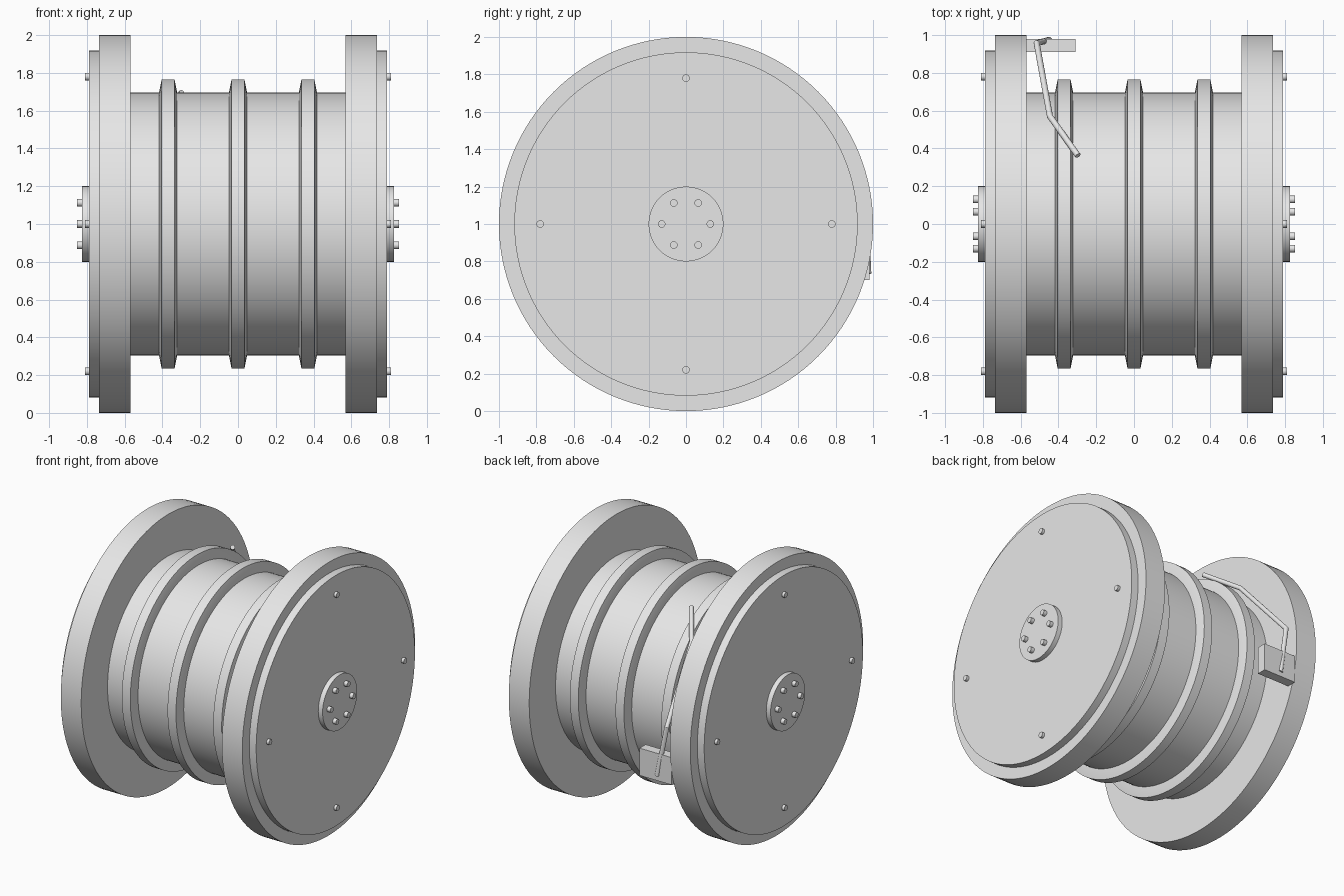
import bpy, bmesh
from math import sin, cos, pi, radians
from mathutils import Vector

cube = bpy.data.objects.get("Cube")
if cube:
    bpy.data.objects.remove(cube, do_unlink=True)

grey = bpy.data.materials.new("plain_grey")
grey.use_nodes = True
colour = (0.8, 0.8, 0.8, 1)
grey.diffuse_color = colour
grey.node_tree.nodes["Principled BSDF"].inputs["Base Color"].default_value = colour

AXIS_Z = 1.0


def finish(name, bm):
    """Turn a bmesh into a grey object with smooth sides and sharp edges."""
    bmesh.ops.recalc_face_normals(bm, faces=bm.faces)
    mesh = bpy.data.meshes.new(name)
    bm.to_mesh(mesh)
    bm.free()
    mesh.materials.append(grey)
    obj = bpy.data.objects.new(name, mesh)
    bpy.context.collection.objects.link(obj)
    bpy.ops.object.select_all(action="DESELECT")
    obj.select_set(True)
    bpy.context.view_layer.objects.active = obj
    bpy.ops.object.shade_smooth_by_angle(angle=radians(25))
    return obj


def lathe(name, profile, y=0, z=AXIS_Z, sides=128):
    """Spin (x, radius) points about an axis along x, capping both ends."""
    bm = bmesh.new()
    rings = [[bm.verts.new((x, y + r * cos(2 * pi * i / sides), z + r * sin(2 * pi * i / sides)))
              for i in range(sides)] for x, r in profile]
    for a, b in zip(rings, rings[1:]):
        for i in range(sides):
            j = (i + 1) % sides
            bm.faces.new((a[i], a[j], b[j], b[i]))
    bm.faces.new(rings[0])
    bm.faces.new(rings[-1])
    return finish(name, bm)


def disc(name, x0, x1, r, **kw):
    return lathe(name, [(x0, r), (x1, r)], **kw)


# Drum with three raised ribs
disc("drum", -0.58, 0.58, 0.695)
for n, x in enumerate((-0.37, 0, 0.37)):
    lathe(f"drum_rib_{n + 1}",
          [(x - 0.047, 0.68), (x - 0.047, 0.7), (x - 0.034, 0.766),
           (x + 0.034, 0.766), (x + 0.047, 0.7), (x + 0.047, 0.68)])

# Flanges, cover plates, hubs and bolts on both ends
for side, s in (("left", 1), ("right", -1)):
    disc(f"{side}_flange", s * 0.57, s * 0.735, 1.0)
    disc(f"{side}_cover_plate", s * 0.73, s * 0.79, 0.918)
    disc(f"{side}_hub", s * 0.78, s * 0.825, 0.2, sides=64)
    for count, ring, start, end, label in ((4, 0.78, 0.78, 0.81, "plate_bolt"),
                                           (6, 0.13, 0.81, 0.852, "hub_bolt")):
        for k in range(count):
            a = 2 * pi * k / count
            disc(f"{side}_{label}_{k + 1}", s * start, s * end, 0.02,
                 y=ring * cos(a), z=AXIS_Z + ring * sin(a), sides=16)

# Latch block on the inner face of the right flange
bm = bmesh.new()
bmesh.ops.create_cube(bm, size=1)
bmesh.ops.scale(bm, vec=(0.26, 0.07, 0.2), verts=bm.verts)
bmesh.ops.translate(bm, vec=(-0.44, 0.945, 0.8), verts=bm.verts)
finish("latch_block", bm)

# Bent round lever, with mitred corners
path = [Vector(p) for p in ((-0.45, 0.975, 0.735), (-0.515, 0.957, 1.1),
                            (-0.445, 0.57, 1.555), (-0.297, 0.362, 1.695))]
dirs = [(b - a).normalized() for a, b in zip(path, path[1:])]
sides, radius = 16, 0.016
u = dirs[0].cross(Vector((1, 0, 0))).normalized()
v = dirs[0].cross(u)
bm = bmesh.new()
ring = [path[0] + radius * (u * cos(2 * pi * i / sides) + v * sin(2 * pi * i / sides))
        for i in range(sides)]
rings = [[bm.verts.new(p) for p in ring]]
for k, d in enumerate(dirs):
    following = dirs[k + 1] if k + 1 < len(dirs) else d
    normal = (d + following).normalized()
    ring = [p + d * ((path[k + 1] - p).dot(normal) / d.dot(normal)) for p in ring]
    rings.append([bm.verts.new(p) for p in ring])
for a, b in zip(rings, rings[1:]):
    for i in range(sides):
        j = (i + 1) % sides
        bm.faces.new((a[i], a[j], b[j], b[i]))
bm.faces.new(rings[0])
bm.faces.new(rings[-1])
finish("lever", bm)
